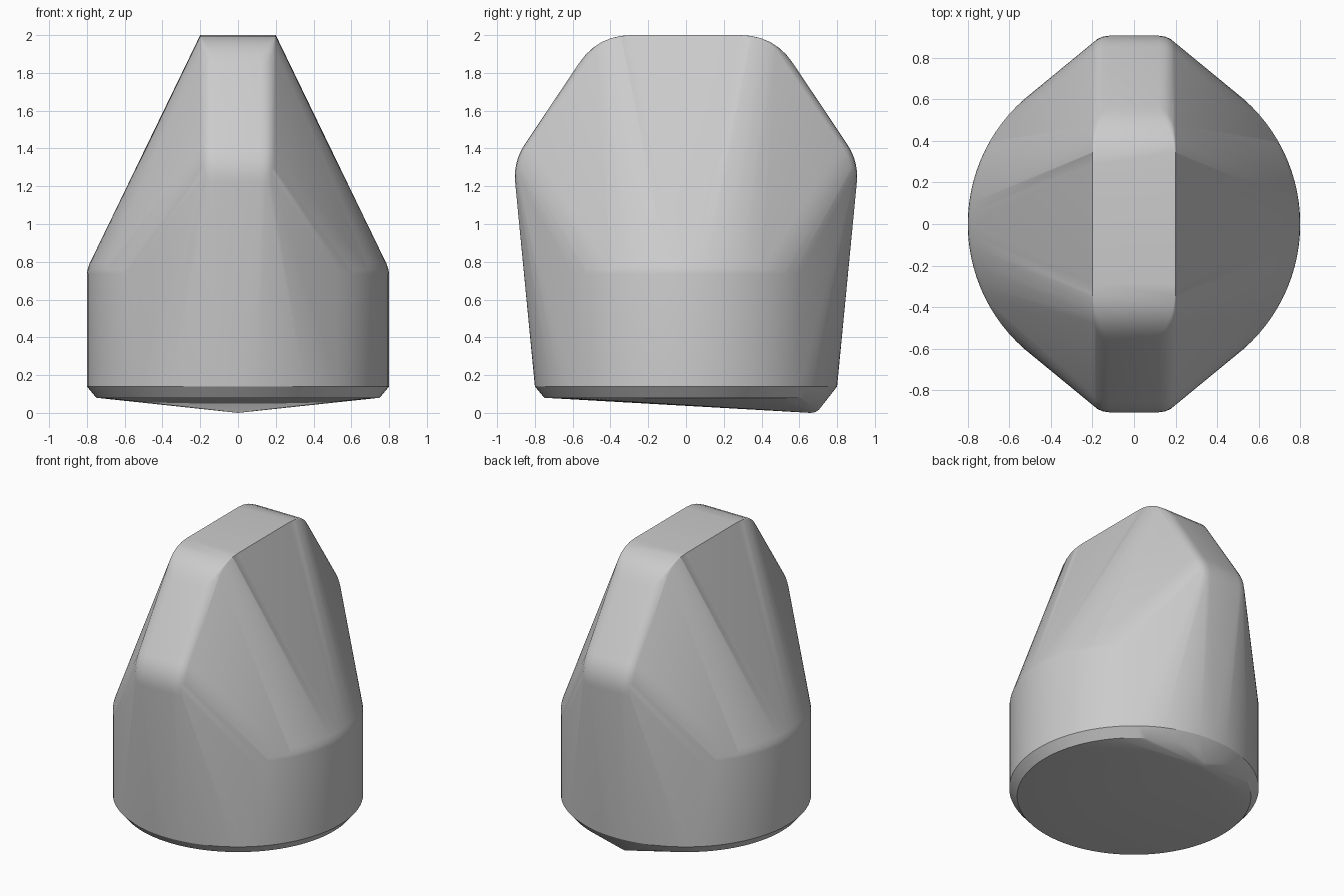
import bpy, bmesh
from math import sin, cos, pi, radians
from mathutils import Vector

cube = bpy.data.objects.get("Cube")
if cube:
    bpy.data.objects.remove(cube, do_unlink=True)

mat = bpy.data.materials.new("plain grey")
mat.use_nodes = True
grey = (0.6, 0.6, 0.6, 1)
mat.diffuse_color = grey
mat.node_tree.nodes["Principled BSDF"].inputs["Base Color"].default_value = grey

SIDES = 96
points = []


def ring(radius, z):
    for i in range(SIDES):
        a = 2 * pi * i / SIDES
        points.append((radius * cos(a), radius * sin(a), z))


def rounded(before, corner, after, cut, steps=6):
    """Quadratic arc that replaces a profile corner."""
    b, c, d = Vector(before), Vector(corner), Vector(after)
    p, q = c + (b - c).normalized() * cut, c + (d - c).normalized() * cut
    return [p * (1 - t) ** 2 + c * 2 * t * (1 - t) + q * t * t
            for t in (i / steps for i in range(steps + 1))]


# Round body: base chamfer and softened shoulder
for radius, z in ((0.75, 0.08), (0.8, 0.14), (0.8, 0.735), (0.797, 0.757), (0.786, 0.79)):
    ring(radius, z)

# Grip fin: half of the side profile, mirrored over both axes
foot, hip, brow, crown = (0.8, 0.14), (0.915, 1.33), (0.467, 2.0), (0, 2.0)
profile = rounded(foot, hip, brow, 0.11) + rounded(hip, brow, crown, 0.18)
centre = Vector((0, 1.4))
for p in profile:
    # The edge rounding fades out towards the flat crown
    soft = 0.08 * min(1, max(0.0, (2.0 - p.y) / 0.12))
    inward = (centre - p).normalized()
    for k in range(5):
        a = k * pi / 8
        x = 0.2 - soft * (1 - sin(a))
        q = p + inward * soft * 0.7 * (1 - cos(a))
        points += [(sx * x, sy * q.x, q.y) for sx in (1, -1) for sy in (1, -1)]

# Low nub under the back edge
points += [(0, 0.66, 0), (0, 0.685, 0.004), (0, 0.705, 0.018)]

# Wrap everything in one convex skin
bm = bmesh.new()
for p in points:
    bm.verts.new(p)
bmesh.ops.remove_doubles(bm, verts=bm.verts, dist=0.0005)
hull = bmesh.ops.convex_hull(bm, input=bm.verts)
loose = {g for g in hull["geom_interior"] + hull["geom_unused"] if isinstance(g, bmesh.types.BMVert)}
bmesh.ops.delete(bm, geom=list(loose), context="VERTS")
bmesh.ops.dissolve_limit(bm, angle_limit=radians(0.3), verts=bm.verts, edges=bm.edges)
bmesh.ops.recalc_face_normals(bm, faces=bm.faces)
mesh = bpy.data.meshes.new("knob_body")
bm.to_mesh(mesh)
bm.free()
mesh.materials.append(mat)

knob = bpy.data.objects.new("knob_body", mesh)
bpy.context.collection.objects.link(knob)
bpy.context.view_layer.objects.active = knob
knob.select_set(True)
bpy.ops.object.shade_smooth_by_angle(angle=radians(28))
